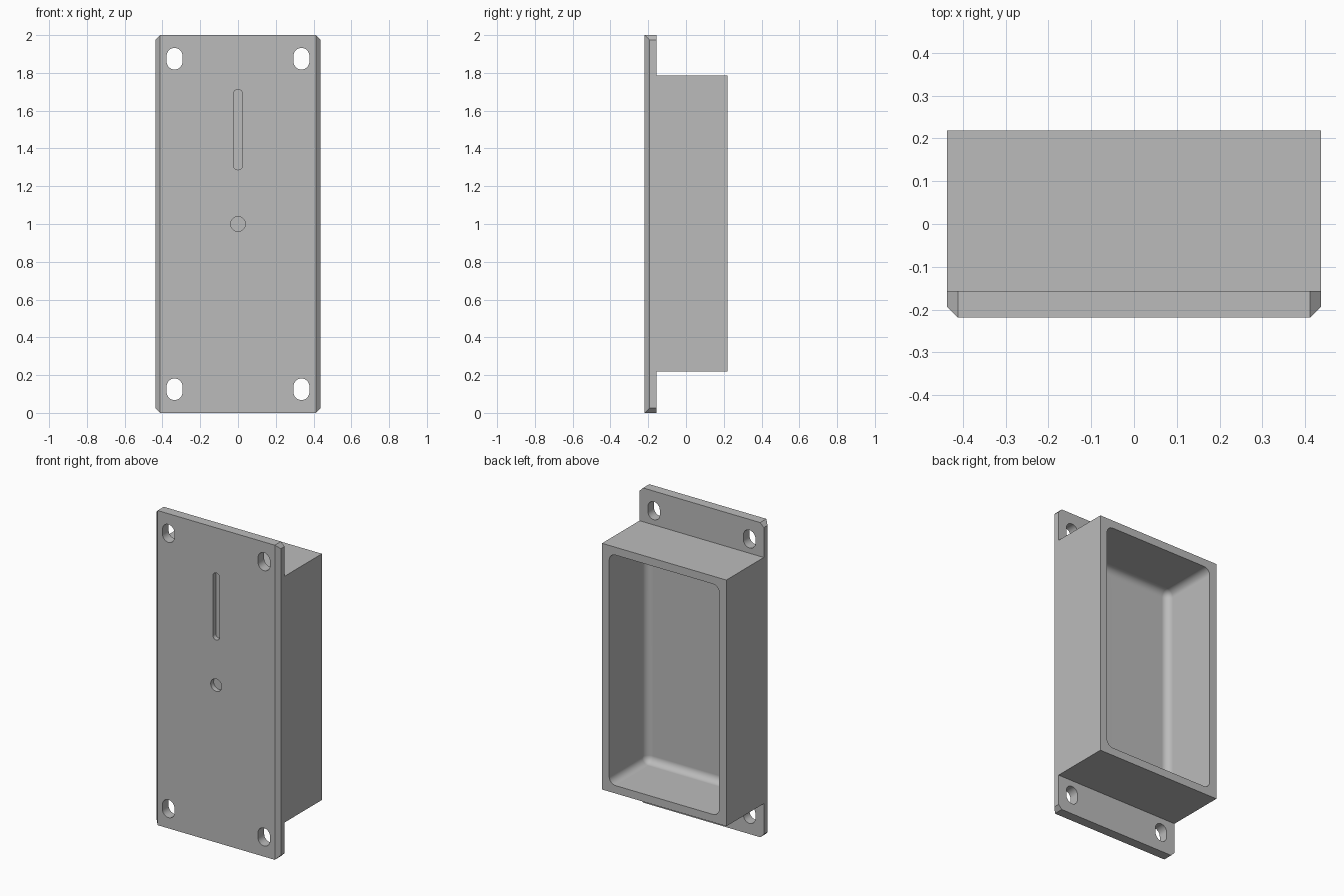
import bpy
import bmesh
import math
from mathutils import Vector

if "Cube" in bpy.data.objects:
    bpy.data.objects.remove(bpy.data.objects["Cube"])

HALF_W, HALF_D, HEIGHT = 0.437, 0.219, 2.0
PLATE_BACK = -0.157
BOX_LOW, BOX_HIGH = 0.22, 1.785
WALL = 0.05

grey = bpy.data.materials.new("plain_grey")
grey.use_nodes = True
colour = (0.5, 0.5, 0.5, 1)
grey.diffuse_color = colour
grey.node_tree.nodes["Principled BSDF"].inputs["Base Color"].default_value = colour


def make_object(name, bm):
    bmesh.ops.recalc_face_normals(bm, faces=bm.faces)
    mesh = bpy.data.meshes.new(name)
    bm.to_mesh(mesh)
    bm.free()
    mesh.materials.append(grey)
    obj = bpy.data.objects.new(name, mesh)
    bpy.context.collection.objects.link(obj)
    return obj


def extruded(points, direction):
    """Solid made by pushing a closed outline along a direction."""
    bm = bmesh.new()
    face = bm.faces.new([bm.verts.new(p) for p in points])
    result = bmesh.ops.extrude_face_region(bm, geom=[face], use_keep_orig=True)
    moved = [g for g in result["geom"] if isinstance(g, bmesh.types.BMVert)]
    bmesh.ops.translate(bm, verts=moved, vec=direction)
    return bm


def slot_cutter(name, x, z, radius, straight, y0, y1, steps=16):
    """Rounded-end slot along z; a plain round hole when straight is zero."""
    points = []
    for side in (0, 1):
        shift = straight / 2 * (1 - 2 * side)
        last = steps + 1 if straight else steps
        for i in range(last):
            a = math.pi * (side + i / steps)
            points.append((x + radius * math.cos(a), y0,
                           z + shift + radius * math.sin(a)))
    return make_object(name, extruded(points, Vector((0, y1 - y0, 0))))


# Body: stepped side profile, giving the flanged plate and the deep box
profile = [(-HALF_D, 0), (PLATE_BACK, 0), (PLATE_BACK, BOX_LOW),
           (HALF_D, BOX_LOW), (HALF_D, BOX_HIGH), (PLATE_BACK, BOX_HIGH),
           (PLATE_BACK, HEIGHT), (-HALF_D, HEIGHT)]
bm = extruded([(-HALF_W, y, z) for y, z in profile], Vector((2 * HALF_W, 0, 0)))

# Chamfered plate corners
corners = [e for e in bm.edges
           if abs(e.verts[0].co.x - e.verts[1].co.x) < 1e-5
           and all(min(v.co.z, HEIGHT - v.co.z) < 1e-5 for v in e.verts)]
bmesh.ops.bevel(bm, geom=corners, offset=0.025, segments=1, affect='EDGES')
body = make_object("flanged_housing", bm)

# Open cavity at the back, with rounded corners and floor
bm = bmesh.new()
bmesh.ops.create_cube(bm, size=1)
back = HALF_D + 0.2
bmesh.ops.scale(bm, verts=bm.verts, vec=(2 * (HALF_W - WALL), back - PLATE_BACK,
                                         BOX_HIGH - BOX_LOW - 2 * WALL))
bmesh.ops.translate(bm, verts=bm.verts, vec=(0, (back + PLATE_BACK) / 2,
                                             (BOX_HIGH + BOX_LOW) / 2))
bmesh.ops.bevel(bm, geom=bm.edges[:], offset=0.045, segments=8,
                profile=0.5, affect='EDGES')
cutters = [make_object("cavity_cutter", bm)]

# Four mounting holes through the flanges
for x in (-0.336, 0.336):
    for z in (0.125, HEIGHT - 0.125):
        cutters.append(slot_cutter("mounting_hole_cutter", x, z, 0.042, 0.03,
                                   -0.3, -0.1))

# Shallow slot and round recess on the front
recess_floor = -HALF_D + 0.03
cutters.append(slot_cutter("front_slot_cutter", 0, 1.5, 0.024, 0.378,
                           -0.3, recess_floor))
cutters.append(slot_cutter("front_recess_cutter", 0, 1.0, 0.039, 0,
                           -0.3, recess_floor))

for cutter in cutters:
    cutter.hide_render = True
    mod = body.modifiers.new("cut", 'BOOLEAN')
    mod.operation = 'DIFFERENCE'
    mod.solver = 'EXACT'
    mod.object = cutter

# Bake the cuts and drop the cutters
bpy.context.view_layer.update()
evaluated = body.evaluated_get(bpy.context.evaluated_depsgraph_get())
baked = bpy.data.meshes.new_from_object(evaluated)
body.modifiers.clear()
body.data = baked
baked.materials.clear()
baked.materials.append(grey)
for poly in baked.polygons:
    poly.material_index = 0
for cutter in cutters:
    bpy.data.objects.remove(cutter)

# Smooth fillets, crisp edges
bpy.ops.object.select_all(action='DESELECT')
body.select_set(True)
bpy.context.view_layer.objects.active = body
bpy.ops.object.shade_smooth_by_angle(angle=math.radians(30))
weighted = body.modifiers.new("weighted_normals", 'WEIGHTED_NORMAL')
weighted.keep_sharp = True
